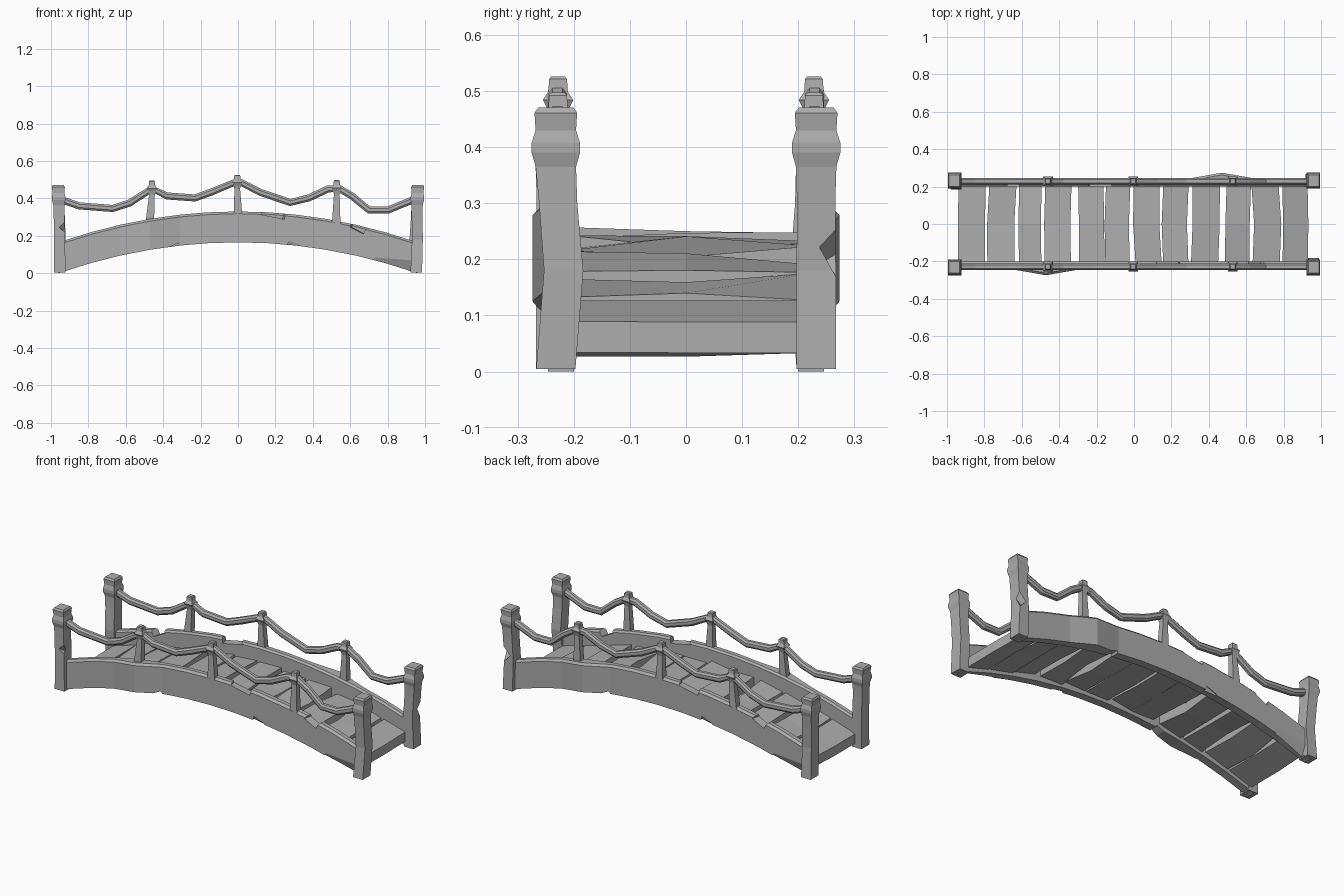
import bpy, bmesh, random
from math import pi, radians
from mathutils import Vector, Matrix, Euler

random.seed(4)
cube = bpy.data.objects.get("Cube")
if cube:
    bpy.data.objects.remove(cube, do_unlink=True)

stone = bpy.data.materials.new("weathered_grey")
stone.use_nodes = True
GREY = (0.42, 0.42, 0.42, 1)
stone.diffuse_color = GREY
stone.node_tree.nodes["Principled BSDF"].inputs["Base Color"].default_value = GREY


def loft(name, rings):
    """Skin a list of equal-length point rings and cap both ends."""
    bm = bmesh.new()
    rows = [[bm.verts.new(p) for p in ring] for ring in rings]
    n = len(rows[0])
    for a, b in zip(rows, rows[1:]):
        for i in range(n):
            j = (i + 1) % n
            bm.faces.new((a[i], a[j], b[j], b[i]))
    bm.faces.new(rows[0])
    bm.faces.new(rows[-1])
    bmesh.ops.recalc_face_normals(bm, faces=bm.faces)
    mesh = bpy.data.meshes.new(name)
    bm.to_mesh(mesh)
    bm.free()
    mesh.materials.append(stone)
    obj = bpy.data.objects.new(name, mesh)
    bpy.context.collection.objects.link(obj)
    return obj


def chip(obj, loc, size, rot=(0, 0, 0)):
    """Knock a box-shaped piece out of an object."""
    bpy.ops.mesh.primitive_cube_add(size=1)
    cutter = bpy.context.object
    turn = Euler([radians(a) for a in rot]).to_matrix().to_4x4()
    cutter.data.transform(Matrix.Translation(loc) @ turn @ Matrix.Diagonal((*size, 1)))
    mod = obj.modifiers.new("chip", "BOOLEAN")
    mod.operation, mod.solver, mod.object = "DIFFERENCE", "EXACT", cutter
    bpy.context.view_layer.objects.active = obj
    bpy.ops.object.modifier_apply(modifier=mod.name)
    bpy.data.objects.remove(cutter, do_unlink=True)


def square_post(name, levels):
    """Square shaft from levels of (centre x, centre y, z, half x, half y)."""
    corners = [(-1, -1), (1, -1), (1, 1), (-1, 1)]
    return loft(name, [[(cx + i * hx, cy + j * hy, z) for i, j in corners]
                       for cx, cy, z, hx, hy in levels])


def arch(x, base):
    return base - 0.179 * x * x


# Arched side beams with a bulge and broken edges
def side_beam(name):
    xs = [-0.96, -0.78, -0.63, -0.47, -0.31, -0.16, 0, 0.16, 0.31, 0.47, 0.63, 0.78, 0.96]
    rings = []
    for x in xs:
        lo, hi = arch(x, 0.165), arch(x, 0.33)
        out = -0.246 - 0.028 * max(0, 1 - abs(x + 0.47) / 0.16)
        rings.append([(x, -0.2, lo), (x, out, lo), (x, out, hi - 0.012),
                      (x, out + 0.012, hi), (x, -0.21, hi), (x, -0.2, hi - 0.01)])
    beam = loft(name, rings)
    chip(beam, (0.19, -0.235, 0.325), (0.12, 0.2, 0.05), (0, 12, 14))
    chip(beam, (0.65, -0.235, 0.255), (0.08, 0.2, 0.06), (0, 28, -12))
    chip(beam, (0.83, -0.262, 0.05), (0.2, 0.05, 0.09), (25, 22, 8))
    chip(beam, (-0.34, -0.23, 0.135), (0.06, 0.2, 0.03), (0, -25, 0))
    chip(beam, (0.3, -0.25, 0.145), (0.07, 0.03, 0.03), (20, 20, 0))
    return beam


side_beam("front_beam")
back = side_beam("back_beam")
back.data.transform(Matrix.Rotation(pi, 4, "Z"))


# End posts with a collar and a capped head; the right pair is warped
def end_post(name, sx, sy, bend_x, bend_y):
    profile = [(0.005, 0.031, 0.035, 0), (0.18, 0.029, 0.035, 1), (0.3, 0.029, 0.034, 0.3),
               (0.365, 0.03, 0.036, 0), (0.39, 0.036, 0.043, 0), (0.408, 0.036, 0.043, 0),
               (0.43, 0.031, 0.036, 0), (0.461, 0.035, 0.038, 0), (0.471, 0.029, 0.031, 0)]
    levels = []
    for z, hx, hy, warp in profile:
        lean = 0.008 * (z / 0.47) ** 2
        levels.append((sx * (0.953 + lean) + bend_x * warp, sy * 0.232 + bend_y * warp, z, hx, hy))
    return square_post(name, levels)


posts = [end_post("front_left_end_post", 1, -1, 0.005, 0.014),
         end_post("back_left_end_post", 1, 1, -0.008, 0),
         end_post("front_right_end_post", -1, -1, 0, 0),
         end_post("back_right_end_post", -1, 1, 0.004, -0.012)]
chip(posts[1], (0.99, 0.272, 0.225), (0.05, 0.05, 0.1), (35, 35, 45))
chip(posts[2], (-0.925, -0.272, 0.25), (0.03, 0.03, 0.05), (30, 25, 40))

# Rail posts: tapered shaft with a flared finial, mirrored front to back
for label, side in (("front", -1), ("back", 1)):
    y = side * 0.228
    for spot, foot, x, top in (("right", -0.472, -0.46, 0.495), ("middle", 0, -0.004, 0.526),
                               ("left", 0.525, 0.528, 0.497)):
        square_post(f"{label}_{spot}_rail_post", [
            (foot, y, arch(foot, 0.31), 0.023, 0.018),
            (x, y, top - 0.075, 0.015, 0.015),
            (x, y, top - 0.056, 0.02, 0.02),
            (x, y, top - 0.042, 0.026, 0.027),
            (x, y, top - 0.028, 0.018, 0.018),
            (x, y, top - 0.024, 0.017, 0.017),
            (x, y, top - 0.005, 0.016, 0.016),
            (x, y, top, 0.012, 0.012)])

# Sagging handrails with a faceted section
path = [(-0.95, 0.395), (-0.85, 0.36), (-0.67, 0.346), (-0.58, 0.375), (-0.46, 0.452),
        (-0.38, 0.413), (-0.23, 0.402), (-0.14, 0.435), (0, 0.493), (0.12, 0.432),
        (0.28, 0.378), (0.38, 0.403), (0.48, 0.45), (0.54, 0.454), (0.61, 0.412),
        (0.7, 0.338), (0.8, 0.337), (0.95, 0.398)]
for label, side in (("front", -1), ("back", 1)):
    rings = []
    for i, (x, z) in enumerate(path):
        a, b = path[max(i - 1, 0)], path[min(i + 1, len(path) - 1)]
        along = Vector((b[0] - a[0], 0, b[1] - a[1])).normalized()
        up = Vector((-along.z, 0, along.x))
        centre = Vector((x, side * 0.229, z))
        rings.append([centre + Vector((0, u * 0.017, 0)) + up * v * 0.019
                      for u, v in ((-1, -0.45), (-0.5, -1), (0.5, -1), (1, -0.45),
                                   (1, 0.45), (0.5, 1), (-0.5, 1), (-1, 0.45))])
    loft(f"{label}_handrail", rings)

# Uneven deck planks following the arch
edges = [(-0.94, -0.795), (-0.78, -0.635), (-0.62, -0.5), (-0.48, -0.34), (-0.3, -0.165),
         (-0.15, -0.02), (0.0, 0.14), (0.155, 0.29), (0.31, 0.455), (0.49, 0.62),
         (0.635, 0.78), (0.795, 0.93)]
for k, (x0, x1) in enumerate(edges):
    rough = 0.3 if k in (0, len(edges) - 1) else 1
    rings = []
    for y in (-0.21, 0, 0.21):
        shift = rough * random.uniform(-0.008, 0.008)
        lift = rough * random.uniform(-0.005, 0.01)
        tilt = rough * random.uniform(-0.009, 0.009)
        a, b = x0 + shift, x1 + shift
        za, zb = arch(a, 0.187) + lift + tilt, arch(b, 0.187) + lift - tilt
        rings.append([(a, y, za), (b, y, zb), (b, y, zb + 0.055), (a, y, za + 0.055)])
    loft(f"deck_plank_{k + 1}", rings)
